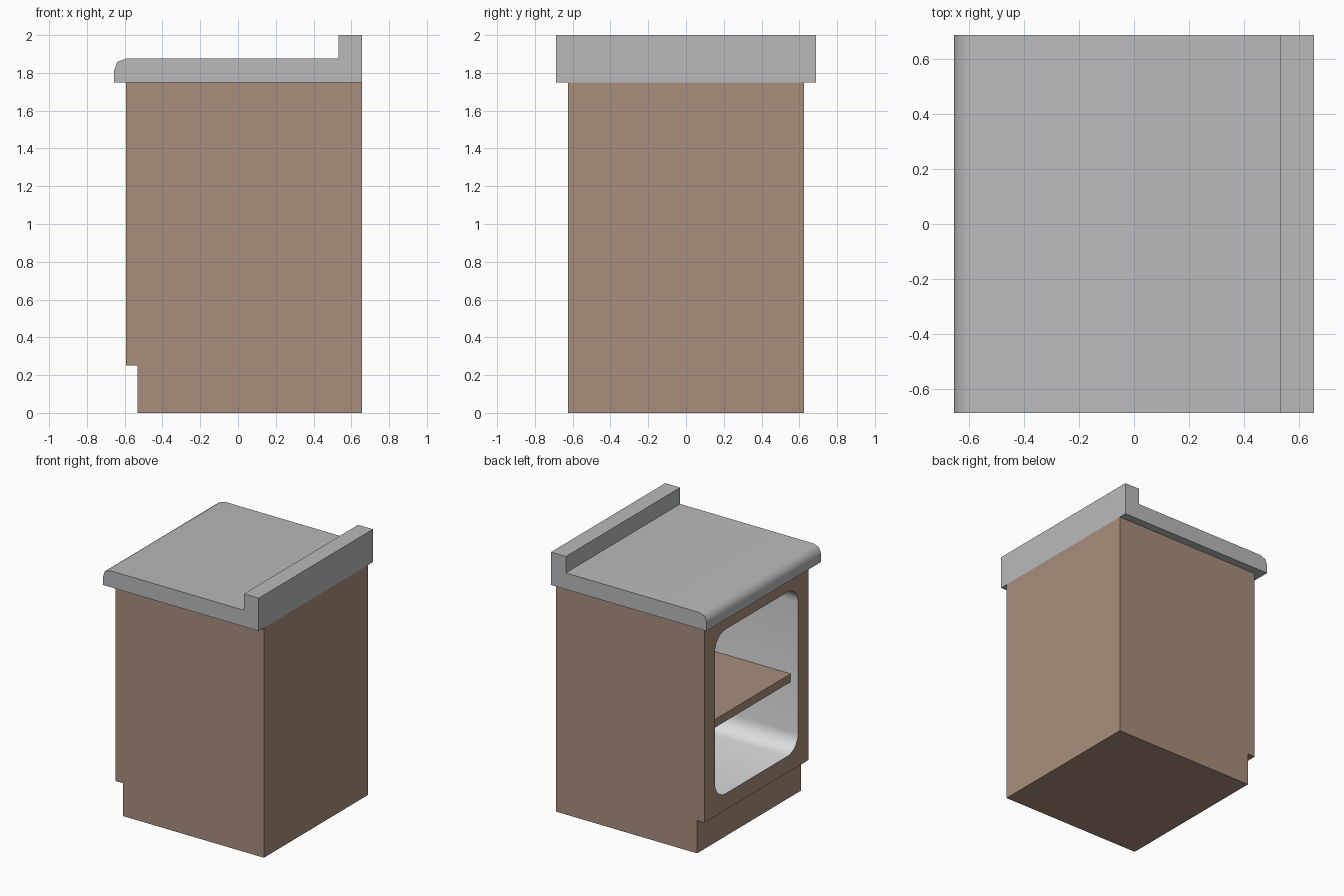
import bpy, bmesh, math

if "Cube" in bpy.data.objects:
    bpy.data.objects.remove(bpy.data.objects["Cube"], do_unlink=True)


def material(name, colour):
    mat = bpy.data.materials.new(name)
    mat.use_nodes = True
    rgba = (*colour, 1)
    mat.diffuse_color = rgba
    mat.node_tree.nodes["Principled BSDF"].inputs["Base Color"].default_value = rgba
    return mat


wood = material("brown wood", (0.39, 0.27, 0.2))
stone = material("grey stone", (0.48, 0.49, 0.5))
lining = material("pale lining", (0.72, 0.73, 0.75))


def extrude(name, points, offset, mats, index=0):
    """Closed prism from a planar loop of points, moved along offset."""
    bm = bmesh.new()
    face = bm.faces.new([bm.verts.new(p) for p in points])
    result = bmesh.ops.extrude_face_region(bm, geom=[face])
    verts = [g for g in result["geom"] if isinstance(g, bmesh.types.BMVert)]
    bmesh.ops.translate(bm, verts=verts, vec=offset)
    bmesh.ops.recalc_face_normals(bm, faces=bm.faces)
    for f in bm.faces:
        f.material_index = index
    mesh = bpy.data.meshes.new(name)
    bm.to_mesh(mesh)
    bm.free()
    for m in mats:
        mesh.materials.append(m)
    obj = bpy.data.objects.new(name, mesh)
    bpy.context.collection.objects.link(obj)
    return obj


def select(obj):
    bpy.ops.object.select_all(action="DESELECT")
    obj.select_set(True)
    bpy.context.view_layer.objects.active = obj


def smooth(obj, degrees):
    select(obj)
    bpy.ops.object.shade_smooth_by_angle(angle=math.radians(degrees))


front, back, kick = -0.594, 0.656, -0.531
half = 0.625

# Cabinet body with toe kick
profile = [(kick, 0), (back, 0), (back, 1.75), (front, 1.75), (front, 0.25), (kick, 0.25)]
cabinet = extrude("cabinet", [(x, -half, z) for x, z in profile],
                  (0, 2 * half, 0), [wood, lining])

# Rounded compartment cut into the open side
radius, steps = 0.125, 6
inner, low, high = 0.5, 0.375, 1.625
loop = []
for i, (sy, z) in enumerate([(1, high - radius), (-1, high - radius),
                             (-1, low + radius), (1, low + radius)]):
    for s in range(steps + 1):
        a = math.pi / 2 * (i + s / steps)
        loop.append((front - 0.1, sy * (inner - radius) + radius * math.cos(a),
                     z + radius * math.sin(a)))
cutter = extrude("compartment_cutter", loop, (0.531 - front + 0.1, 0, 0), [wood, lining], 1)
cutter.hide_render = True
cut = cabinet.modifiers.new("compartment", "BOOLEAN")
cut.operation = "DIFFERENCE"
cut.solver = "EXACT"
cut.object = cutter
select(cabinet)
bpy.ops.object.modifier_apply(modifier=cut.name)
bpy.data.objects.remove(cutter, do_unlink=True)
smooth(cabinet, 30)

# Shelf set back from the opening
extrude("shelf", [(kick, -inner, 0.875), (0.531, -inner, 0.875),
                  (0.531, -inner, 0.9375), (kick, -inner, 0.9375)],
        (0, 2 * inner, 0), [wood])

# Worktop with rounded nose and raised backsplash
depth = 0.6875
profile = [(-back, 1.75), (back, 1.75), (back, 2), (0.531, 2), (0.531, 1.875),
           (-0.594, 1.875), (-0.64, 1.858), (-back, 1.813)]
worktop = extrude("worktop", [(x, -depth, z) for x, z in profile],
                  (0, 2 * depth, 0), [stone])
smooth(worktop, 60)
